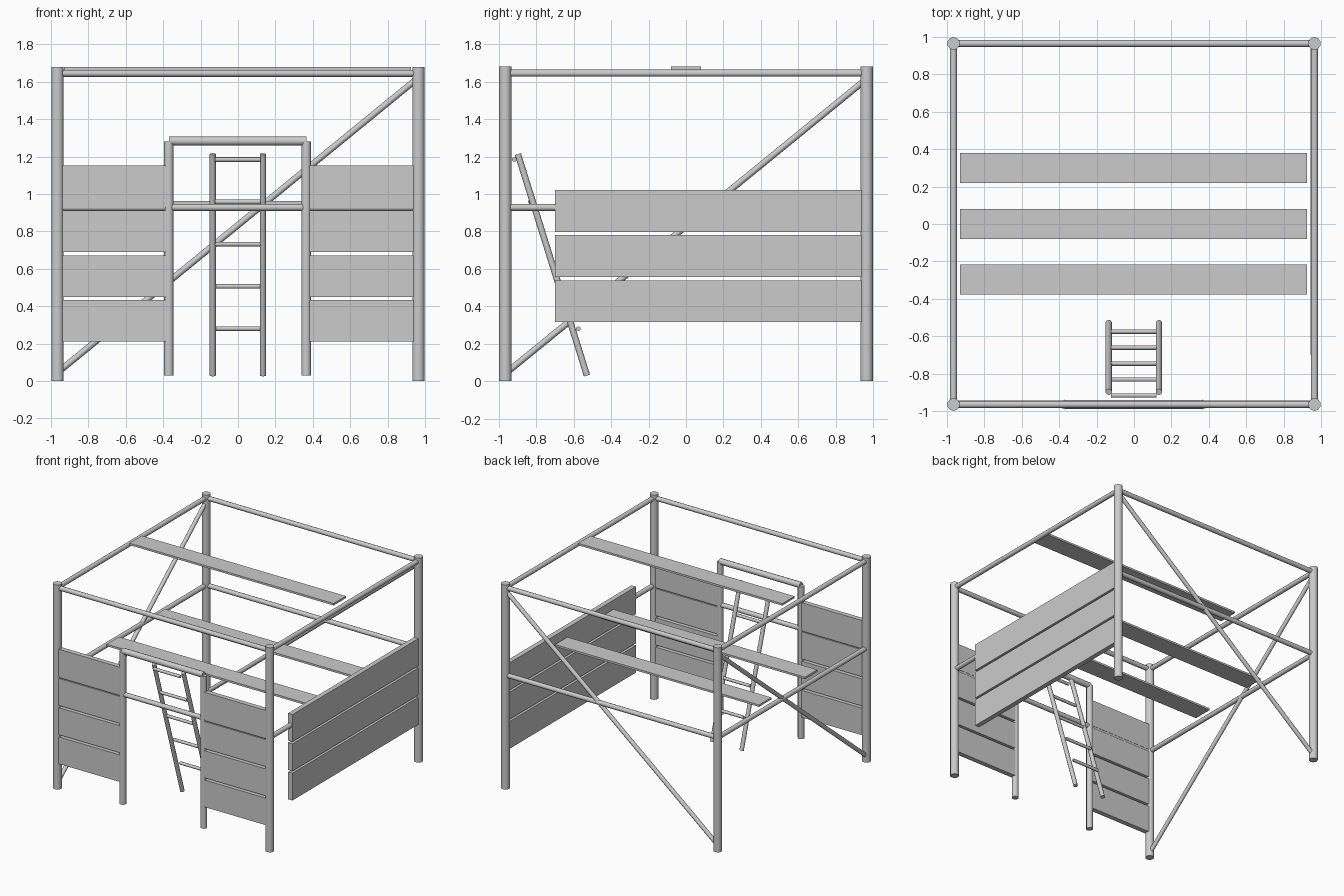
import bpy
import math
from mathutils import Vector

if "Cube" in bpy.data.objects:
    bpy.data.objects.remove(bpy.data.objects["Cube"])

C = 0.965          # corner post centre
RAIL = 0.019       # rail radius
TOP_Z, MID_Z = 1.645, 0.928


def pole(name, a, b, radius, sides=10):
    """Round pole between two points."""
    a, b = Vector(a), Vector(b)
    bpy.ops.mesh.primitive_cylinder_add(vertices=sides, radius=radius,
                                        depth=(b - a).length, location=(a + b) / 2)
    ob = bpy.context.object
    ob.name = name
    ob.rotation_euler = (b - a).to_track_quat('Z', 'Y').to_euler()
    bpy.ops.object.shade_smooth_by_angle(angle=math.radians(50))
    return ob


def board(name, lo, hi):
    """Box between two opposite corners."""
    lo, hi = Vector(lo), Vector(hi)
    bpy.ops.mesh.primitive_cube_add(size=1, location=(lo + hi) / 2)
    ob = bpy.context.object
    ob.name = name
    ob.scale = hi - lo
    return ob


# corner posts
for x in (-C, C):
    for y in (-C, C):
        pole("corner_post", (x, y, 0), (x, y, 1.68), 0.034)

# top and middle rails on all four sides
for z, label in ((TOP_Z, "top_rail"), (MID_Z, "middle_rail")):
    for s in (-C, C):
        pole(label, (-C, s, z), (C, s, z), RAIL)
        pole(label, (s, -C, z), (s, C, z), RAIL)

# diagonal braces on the back and left sides
pole("back_brace", (-C, C, 0.045), (C, C, 1.622), 0.017)
pole("left_brace", (-C, -C, 0.04), (-C, C, 1.615), 0.017)

# cross planks: one on the top rails, two on the middle rails
for y, z in ((0, TOP_Z), (0.3, MID_Z), (-0.297, MID_Z)):
    board("cross_plank", (-0.93, y - 0.08, z + RAIL), (0.925, y + 0.08, z + RAIL + 0.016))

# doorway frame
for x in (-0.37, 0.365):
    pole("door_post", (x, -C, 0.03), (x, -C, 1.28), 0.026)
pole("door_lintel", (-0.37, -C, 1.283), (0.365, -C, 1.283), 0.024)

# front wall boards either side of the doorway
for i in range(4):
    z = 0.21 + 0.24 * i
    for s in (-1, 1):
        xs = sorted((s * 0.37, s * 0.955))
        board("front_board", (xs[0], -C - 0.02, z), (xs[1], -C + 0.02, z + 0.222))

# right wall boards
for i in range(3):
    z = 0.315 + 0.241 * i
    board("side_board", (C - 0.02, -0.7, z), (C + 0.02, 0.955, z + 0.224))

# leaning ladder
for x in (-0.135, 0.133):
    pole("ladder_rail", (x, -0.529, 0.03), (x, -0.898, 1.213), 0.017)
for i in range(5):
    y, z = -0.575 - 0.0855 * i, 0.28 + 0.226 * i
    pole("ladder_rung", (-0.123, y, z), (0.12, y, z), 0.0125)
